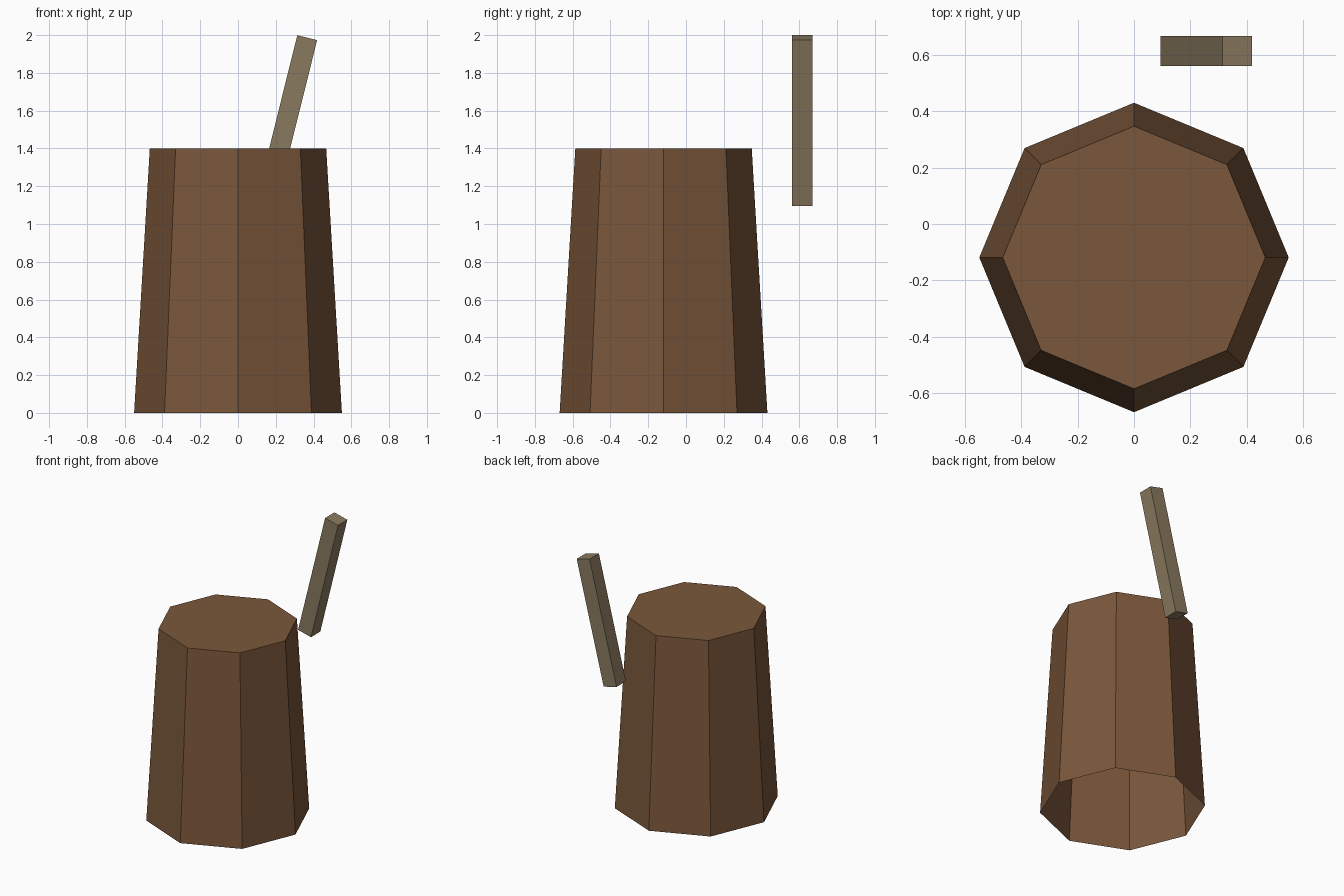
import bpy, bmesh, math
from mathutils import Matrix

if "Cube" in bpy.data.objects:
    bpy.data.objects.remove(bpy.data.objects["Cube"])


def material(name, rgb):
    m = bpy.data.materials.new(name)
    m.diffuse_color = (*rgb, 1.0)
    m.use_nodes = True
    m.node_tree.nodes["Principled BSDF"].inputs["Base Color"].default_value = m.diffuse_color
    return m


def add_object(name, bm, mat):
    mesh = bpy.data.meshes.new(name)
    bm.to_mesh(mesh)
    bm.free()
    mesh.materials.append(mat)
    obj = bpy.data.objects.new(name, mesh)
    bpy.context.collection.objects.link(obj)
    return obj


bark = material("bark_brown", (0.195, 0.095, 0.043))
wood = material("dry_wood", (0.254, 0.195, 0.117))

# Stump: tapered octagon, closed on top and open underneath
SIDES, HEIGHT, CENTRE_Y = 8, 1.4, -0.119
bm = bmesh.new()
rings = []
for radius, z in ((0.55, 0.0), (0.467, HEIGHT)):
    rings.append([bm.verts.new((radius * math.cos(math.tau * i / SIDES),
                                CENTRE_Y + radius * math.sin(math.tau * i / SIDES), z))
                  for i in range(SIDES)])
low, high = rings
for i in range(SIDES):
    j = (i + 1) % SIDES
    bm.faces.new((low[i], low[j], high[j], high[i]))
bm.faces.new(high)
add_object("stump", bm, bark)

# Handle: square bar behind the stump, leaning to the right
WIDTH, LENGTH, LEAN = 0.108, 0.906, math.radians(14)
bm = bmesh.new()
bmesh.ops.create_cube(bm, size=1.0)
bm.transform(Matrix.Translation((0.257, 0.615, 1.547))
             @ Matrix.Rotation(LEAN, 4, 'Y')
             @ Matrix.Diagonal((WIDTH, WIDTH, LENGTH, 1.0)))
add_object("handle", bm, wood)
